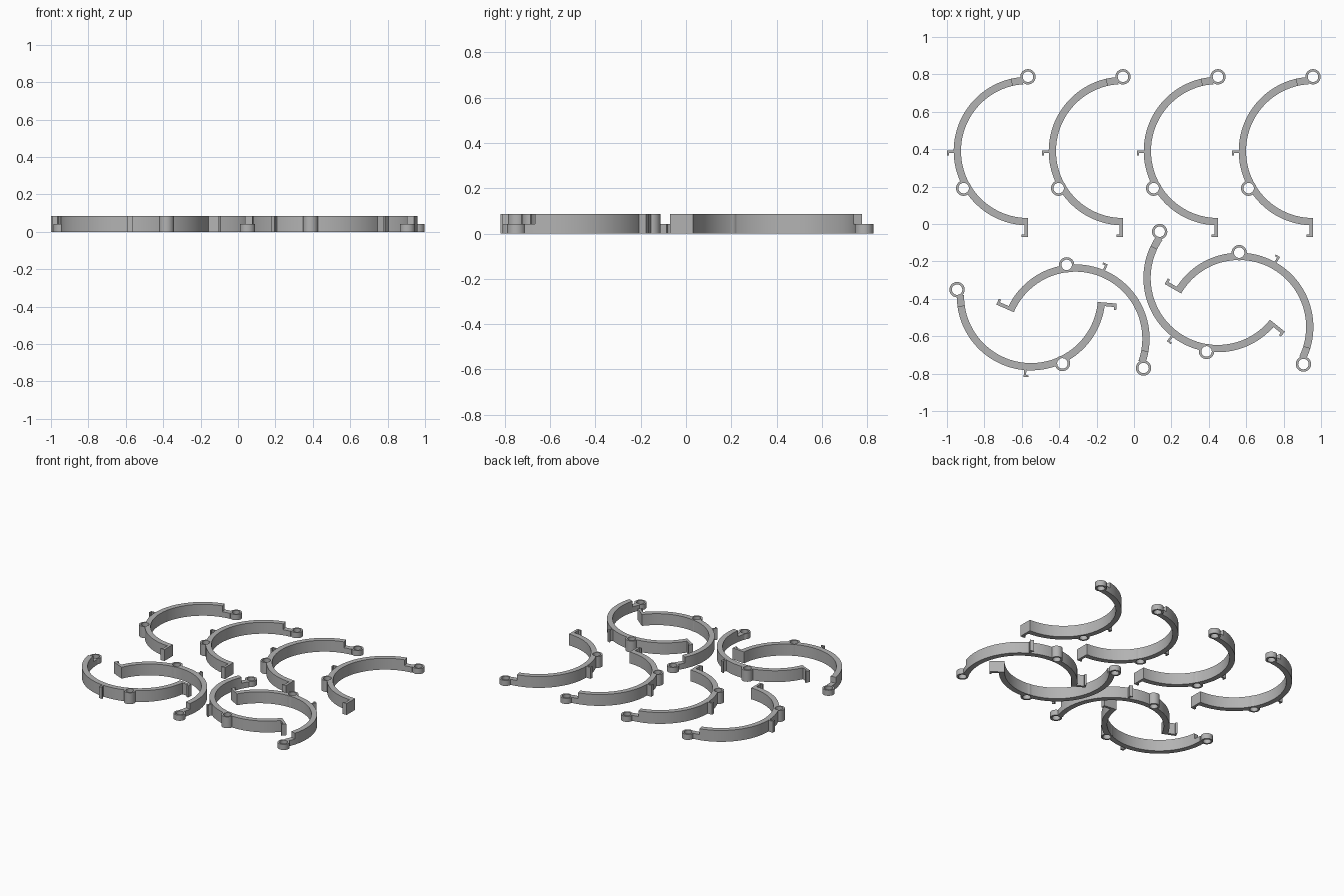
import bpy, bmesh
from math import sin, cos, radians

cube = bpy.data.objects.get("Cube")
if cube:
    bpy.data.objects.remove(cube, do_unlink=True)

HEIGHT, LOW = 0.086, 0.042          # full height and height of the end eyelet
OUTER, INNER = 0.397, 0.358         # band radii
EYE, HOLE = 0.041, 0.028            # eyelet radii

grey = bpy.data.materials.new("light grey plastic")
grey.use_nodes = True
grey.diffuse_color = (0.45, 0.45, 0.45, 1)
grey.node_tree.nodes["Principled BSDF"].inputs["Base Color"].default_value = grey.diffuse_color


def polar(r, deg):
    return r * cos(radians(deg)), r * sin(radians(deg))


def extrude(name, outline, z0, z1):
    """Upright prism over a counter-clockwise outline."""
    bm = bmesh.new()
    face = bm.faces.new([bm.verts.new((x, y, z0)) for x, y in outline])
    new = bmesh.ops.extrude_face_region(bm, geom=[face], use_keep_orig=True)["geom"]
    bmesh.ops.translate(bm, vec=(0, 0, z1 - z0),
                        verts=[v for v in new if isinstance(v, bmesh.types.BMVert)])
    bmesh.ops.recalc_face_normals(bm, faces=bm.faces)
    mesh = bpy.data.meshes.new(name)
    bm.to_mesh(mesh)
    bm.free()
    mesh.materials.append(grey)
    ob = bpy.data.objects.new(name, mesh)
    bpy.context.collection.objects.link(ob)
    return ob


def arc(a0, a1, n):
    angles = [a0 + (a1 - a0) * i / n for i in range(n + 1)]
    return [polar(OUTER, a) for a in angles] + [polar(INNER, a) for a in reversed(angles)]


def disc(centre, r, n=32):
    return [(centre[0] + x, centre[1] + y) for x, y in (polar(r, 360 * i / n) for i in range(n))]


def combine(target, tool, operation):
    mod = target.modifiers.new(operation, "BOOLEAN")
    mod.operation, mod.solver, mod.object = operation, "EXACT", tool
    bpy.context.view_layer.objects.active = target
    bpy.ops.object.modifier_apply(modifier=mod.name)
    bpy.data.objects.remove(tool, do_unlink=True)


# Curved band, with a low link to the end eyelet
end_eye, side_eye = polar(OUTER, 90), polar(OUTER, 210)
clip = extrude("clip", arc(103, 270, 56), 0, HEIGHT)
parts = [
    extrude("link", arc(94, 103, 3), 0, LOW),
    extrude("end_eyelet", disc(end_eye, EYE), 0, LOW),
    extrude("side_eyelet", disc(side_eye, EYE), 0, HEIGHT),
    # L-shaped tab at the other end
    extrude("end_tab", [(0, -INNER), (-0.019, -INNER), (-0.019, -0.447), (-0.034, -0.447),
                        (-0.034, -0.46), (0, -0.46)], 0, HEIGHT),
    # Small outer hook
    extrude("side_hook", [(-0.385, 0.002), (-0.385, -0.01), (-0.423, -0.01), (-0.423, -0.024),
                          (-0.433, -0.024), (-0.433, 0.002)], 0, HEIGHT),
]
for part in parts:
    combine(clip, part, "UNION")
for centre in (end_eye, side_eye):
    combine(clip, extrude("hole_cutter", disc(centre, HOLE), -0.1, 0.2), "DIFFERENCE")

bpy.ops.object.select_all(action="DESELECT")
clip.select_set(True)
bpy.context.view_layer.objects.active = clip
bpy.ops.object.shade_smooth_by_angle(angle=radians(30))

# Layout: end eyelet position and turn in degrees
layout = [(-0.567 + 0.508 * i, 0.787, 0) for i in range(4)]
layout += [(-0.946, -0.351, 85), (0.051, -0.77, -113.3),
           (0.137, -0.041, 51.4), (0.906, -0.749, -120)]
for i, (x, y, turn) in enumerate(layout):
    ob = clip if i == 0 else clip.copy()
    if i:
        bpy.context.collection.objects.link(ob)
    ob.name = f"clip_{i + 1}"
    dx, dy = polar(OUTER, 90 + turn)
    ob.location = (x - dx, y - dy, 0)
    ob.rotation_euler.z = radians(turn)
